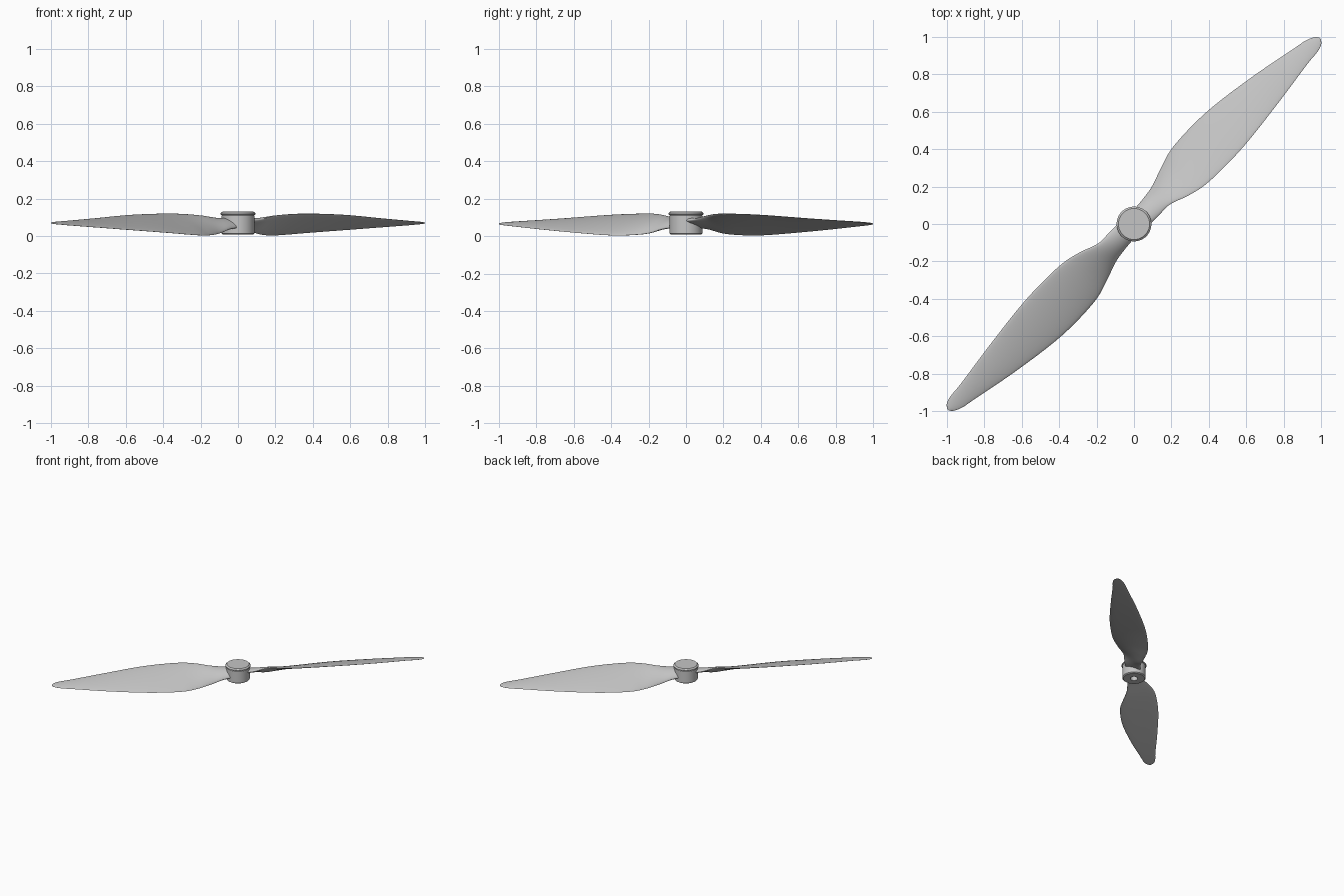
import bpy, bmesh, math
from mathutils import Vector, Matrix

if "Cube" in bpy.data.objects:
    bpy.data.objects.remove(bpy.data.objects["Cube"])

grey = bpy.data.materials.new("light_grey_plastic")
grey.use_nodes = True
grey.diffuse_color = (0.56, 0.56, 0.56, 1)
grey.node_tree.nodes["Principled BSDF"].inputs["Base Color"].default_value = grey.diffuse_color


def make_object(name, bm, angle):
    """Turn a bmesh into a smooth-shaded object with sharp edges kept."""
    bmesh.ops.recalc_face_normals(bm, faces=bm.faces)
    mesh = bpy.data.meshes.new(name)
    bm.to_mesh(mesh)
    bm.free()
    mesh.materials.append(grey)
    obj = bpy.data.objects.new(name, mesh)
    bpy.context.collection.objects.link(obj)
    bpy.ops.object.select_all(action='DESELECT')
    obj.select_set(True)
    bpy.context.view_layer.objects.active = obj
    bpy.ops.object.shade_smooth_by_angle(angle=math.radians(angle))
    return obj


def spline(points, steps):
    """Smooth curve through the given stations."""
    pts = [Vector(p) for p in points]
    pts = [pts[0]] + pts + [pts[-1]]
    result = []
    for a, b, c, d in zip(pts, pts[1:], pts[2:], pts[3:]):
        for i in range(steps):
            t = i / steps
            result.append(b + (c - a) * (t / 2)
                          + (a * 2 - b * 5 + c * 4 - d) * (t * t / 2)
                          + (b * 3 - a - c * 3 + d) * (t ** 3 / 2))
    return result + [pts[-1]]


# Blade stations: distance, low edge (side, height), high edge (side, height), thickness
STATIONS = [
    (.05, .055, .047, -.06, .084, .036),
    (.12, .06, .038, -.062, .09, .034),
    (.21, .074, .015, -.062, .107, .028),
    (.32, .112, .005, -.1, .117, .024),
    (.45, .145, .005, -.124, .119, .022),
    (.7, .149, .019, -.122, .112, .019),
    (1.0, .11, .037, -.088, .094, .015),
    (1.25, .062, .053, -.052, .08, .011),
    (1.34, .045, .059, -.043, .075, .009),
    (1.385, .026, .063, -.03, .071, .007),
    (1.405, .006, .066, -.008, .068, .003),
]
SIDES = 28


def build_blade(name, turn):
    bm = bmesh.new()
    rings = []
    for u, low_v, low_z, high_v, high_z, thick in spline(STATIONS, 6):
        low, high = Vector((u, low_v, low_z)), Vector((u, high_v, high_z))
        chord = high - low
        normal = Vector((1, 0, 0)).cross(chord).normalized()
        if normal.z < 0:
            normal.negate()
        ring = []
        for i in range(SIDES):
            a = math.tau * i / SIDES
            along = (1 - math.cos(a)) / 2
            bulge = math.sin(a) * thick / 2 + math.sin(a) ** 2 * thick / 4
            ring.append(bm.verts.new(low + chord * along + normal * bulge))
        rings.append(ring)
    for r, s in zip(rings, rings[1:]):
        for i in range(SIDES):
            j = (i + 1) % SIDES
            bm.faces.new((r[i], r[j], s[j], s[i]))
    bm.faces.new(rings[0])
    bm.faces.new(rings[-1])
    bm.transform(Matrix.Rotation(turn, 4, 'Z'))
    return make_object(name, bm, 50)


def build_lathe(name, profile, segments=64):
    """Spin a radius/height profile around the vertical axis."""
    bm = bmesh.new()
    verts = [bm.verts.new((r, 0, z)) for r, z in profile]
    edges = [bm.edges.new(pair) for pair in zip(verts, verts[1:])]
    bmesh.ops.spin(bm, geom=verts + edges, cent=(0, 0, 0), axis=(0, 0, 1),
                   angle=math.tau, steps=segments, use_duplicate=False)
    bmesh.ops.remove_doubles(bm, verts=bm.verts, dist=1e-5)
    return make_object(name, bm, 30)


# Two blades, half a turn apart
build_blade("left_blade", math.pi / 4)
build_blade("right_blade", math.pi * 5 / 4)

# Hub with a shaft hole underneath
build_lathe("hub", [(0, .06), (.028, .06), (.028, .008), (.08, .008), (.088, .014),
                    (.088, .11), (.08, .116), (0, .116)])

# Cap with a bevelled rim
build_lathe("hub_cap", [(0, .112), (.088, .112), (.093, .115), (.093, .122),
                        (.083, .131), (0, .131)])
